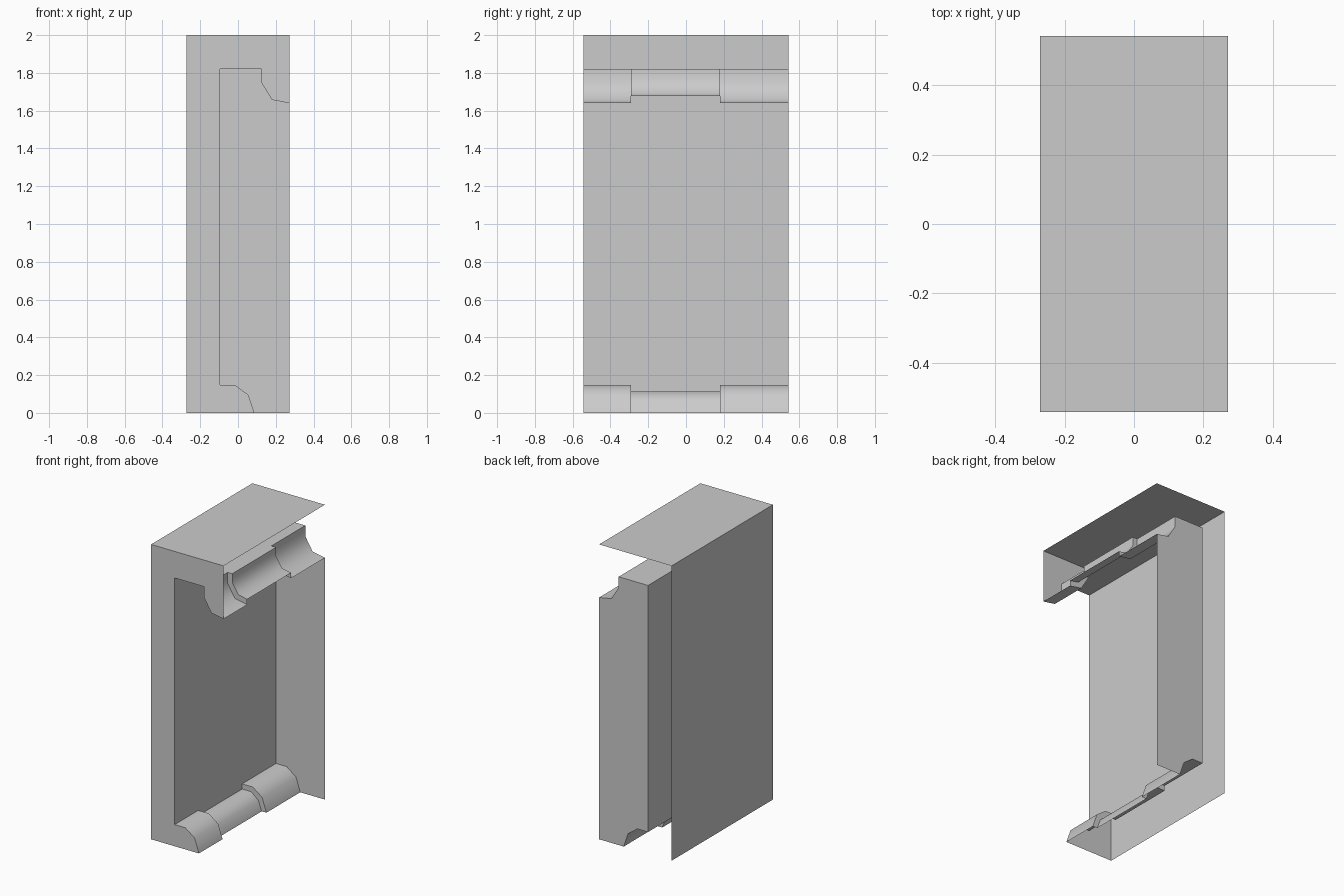
import bpy, math

if "Cube" in bpy.data.objects:
    bpy.data.objects.remove(bpy.data.objects["Cube"])

X, Y, TOP = 0.272, 0.543, 2.0          # half width, half depth, height
STEP0, STEP1 = -0.29, 0.18             # ends of the set-back middle stretch

# Recess cross-sections as (x, z): full and set-back versions
LOWER = [(0.087, 0), (0.055, 0.095), (-0.015, 0.147), (-0.095, 0.147)]
LOWER_MID = [(0.052, 0), (0.027, 0.068), (-0.027, 0.112), (-0.095, 0.112)]
UPPER = [(-0.095, 1.82), (0.125, 1.82), (0.125, 1.747), (0.18, 1.657), (X, 1.64)]
UPPER_MID = [(-0.095, 1.82), (0.16, 1.82), (0.16, 1.76), (0.205, 1.69), (X, 1.677)]


def build(name, polys, smooth=False):
    """Make one object from a list of polygons, sharing matching corners."""
    index, faces = {}, []
    for poly in polys:
        faces.append([index.setdefault(tuple(round(c, 5) for c in p), len(index))
                      for p in poly])
    mesh = bpy.data.meshes.new(name)
    mesh.from_pydata(list(index), [], faces)
    mesh.update()
    obj = bpy.data.objects.new(name, mesh)
    bpy.context.collection.objects.link(obj)
    if smooth:
        bpy.ops.object.select_all(action='DESELECT')
        obj.select_set(True)
        bpy.context.view_layer.objects.active = obj
        bpy.ops.object.shade_smooth_by_angle(angle=math.radians(50))
    return obj


def at(profile, y):
    return [(x, y, z) for x, z in profile]


def sweep(profile, y0, y1):
    """Extrude an open profile along y."""
    a, b = at(profile, y0), at(profile, y1)
    return [(a[i], b[i], b[i + 1], a[i + 1]) for i in range(len(a) - 1)]


def step_cap(full, mid, y, span, flip):
    """Close the step between the full and set-back profiles."""
    f, m = at(full, y), at(mid, y)
    polys = []
    for i in span:
        quad = [f[i], f[i + 1], m[i + 1], m[i]]
        quad = [p for k, p in enumerate(quad) if p not in quad[:k]]
        polys.append(quad[::-1] if flip else quad)
    return polys


def moulding(name, full, mid, span):
    polys = (sweep(full, -Y, STEP0) + sweep(mid, STEP0, STEP1) + sweep(full, STEP1, Y)
             + step_cap(full, mid, STEP0, span, True)
             + step_cap(full, mid, STEP1, span, False))
    return build(name, polys, smooth=True)


# Outer shell: back wall and top, open below and on the right
build("back_wall", [[(-X, -Y, 0), (-X, -Y, TOP), (-X, Y, TOP), (-X, Y, 0)]])
build("top_panel", [[(-X, -Y, TOP), (X, -Y, TOP), (X, Y, TOP), (-X, Y, TOP)]])

# C-shaped front end, and the far panel closing only the recess
recess = LOWER + UPPER
build("front_frame", [at([(-X, 0)] + recess + [(X, TOP), (-X, TOP)], -Y)])
build("far_recess_panel", [at(([(X, 0)] + recess[::-1]), Y)])

# Inner wall of the recess
wall = []
for y0, y1, low in ((-Y, STEP0, LOWER), (STEP0, STEP1, LOWER_MID), (STEP1, Y, LOWER)):
    wall += sweep([low[-1], UPPER[0]], y0, y1)
build("recess_wall", wall)

# Sill and lintel mouldings with the set-back middle stretch
moulding("lower_moulding", LOWER, LOWER_MID, range(3))
moulding("upper_moulding", UPPER, UPPER_MID, range(1, 4))
